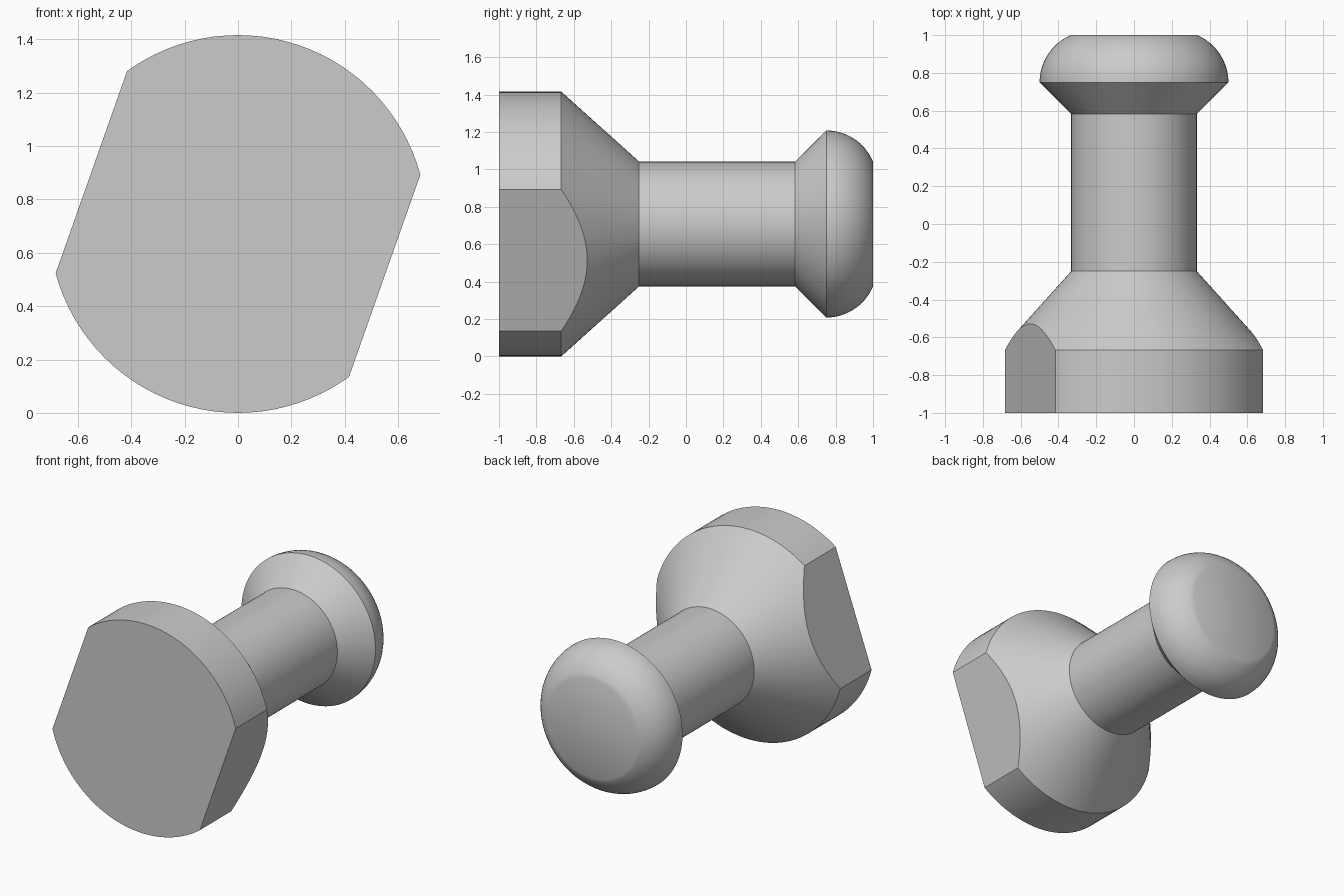
import bpy, bmesh, math
from mathutils import Vector

cube = bpy.data.objects.get("Cube")
if cube:
    bpy.data.objects.remove(cube, do_unlink=True)

RADIUS = 0.708        # base radius, also the height of the axis
FLAT = 0.583          # distance of the flats from the axis
SEGMENTS = 96

grey = bpy.data.materials.new("light grey")
grey.use_nodes = True
colour = (0.6, 0.6, 0.6, 1)
grey.diffuse_color = colour
grey.node_tree.nodes["Principled BSDF"].inputs["Base Color"].default_value = colour


def close_holes(bm):
    bmesh.ops.holes_fill(bm, edges=[e for e in bm.edges if e.is_boundary], sides=0)


# Profile as (y, radius): base, cone, neck, flared knob
profile = [(-1, RADIUS), (-0.667, RADIUS), (-0.25, 0.333), (0.583, 0.333)]

# Rounded knob arc, from its widest ring to the flat end
arc_centre, arc_radius = 0.229, 0.271
end_angle = math.asin(0.25 / arc_radius)
for i in range(13):
    a = end_angle * i / 12
    profile.append((0.75 + arc_radius * math.sin(a),
                    arc_centre + arc_radius * math.cos(a)))

# Turn the profile round the y axis and cap both ends
bm = bmesh.new()
verts = [bm.verts.new((0, y, r)) for y, r in profile]
edges = [bm.edges.new(pair) for pair in zip(verts, verts[1:])]
bmesh.ops.spin(bm, geom=verts + edges, cent=(0, 0, 0), axis=(0, 1, 0),
               angle=math.tau, steps=SEGMENTS, use_merge=True)
bmesh.ops.remove_doubles(bm, verts=bm.verts[:], dist=1e-5)
close_holes(bm)

# Slice two parallel tilted flats off the base
normal = Vector((0.943, 0, -0.333)).normalized()
for side in (1, -1):
    n = normal * side
    bmesh.ops.bisect_plane(bm, geom=bm.verts[:] + bm.edges[:] + bm.faces[:],
                           plane_co=n * FLAT, plane_no=n, clear_outer=True)
    close_holes(bm)

bmesh.ops.recalc_face_normals(bm, faces=bm.faces[:])
bmesh.ops.translate(bm, verts=bm.verts[:], vec=(0, 0, RADIUS))

mesh = bpy.data.meshes.new("flatted_knob")
bm.to_mesh(mesh)
bm.free()
mesh.materials.append(grey)
knob = bpy.data.objects.new("flatted_knob", mesh)
bpy.context.collection.objects.link(knob)

# Smooth the turned surfaces, keep the rims and flats crisp
bpy.ops.object.select_all(action="DESELECT")
knob.select_set(True)
bpy.context.view_layer.objects.active = knob
bpy.ops.object.shade_smooth_by_angle(angle=math.radians(30))
